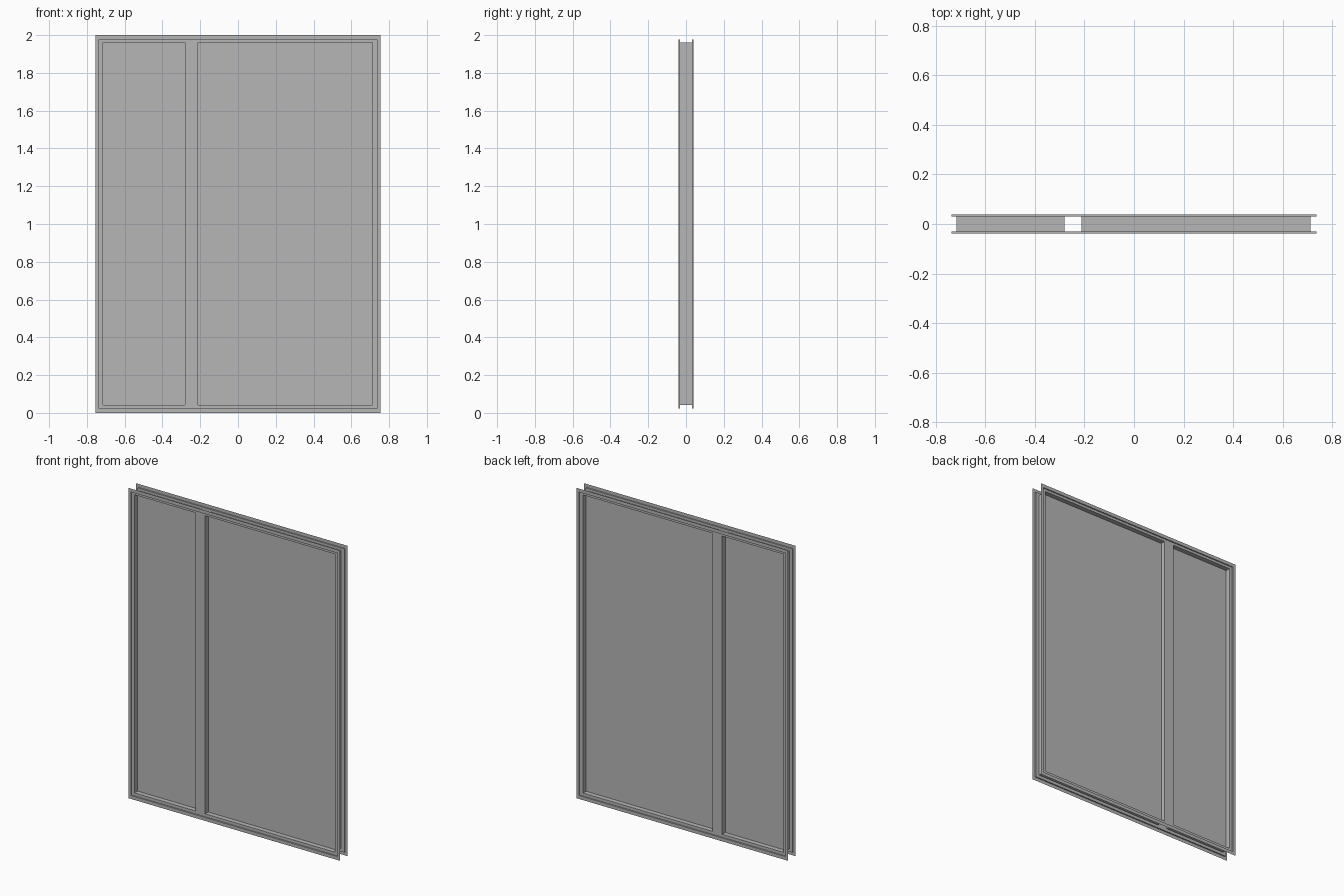
import bpy
import bmesh

if "Cube" in bpy.data.objects:
    bpy.data.objects.remove(bpy.data.objects["Cube"], do_unlink=True)

grey = bpy.data.materials.new("grey")
grey.use_nodes = True
COLOUR = (0.47, 0.47, 0.47, 1)
grey.diffuse_color = COLOUR
grey.node_tree.nodes["Principled BSDF"].inputs["Base Color"].default_value = COLOUR

RIM_Y, PLATE_Y = 0.039, 0.031
OUTER = (-0.755, 0.755, 0.0, 2.0)
STEP = (-0.737, 0.737, 0.022, 1.978)
OPENINGS = {"narrow": (-0.716, -0.28, 0.041, 1.962),
            "wide": (-0.212, 0.713, 0.041, 1.962)}


def finish(name, bm):
    bmesh.ops.remove_doubles(bm, verts=bm.verts, dist=0.0001)
    mesh = bpy.data.meshes.new(name)
    bm.to_mesh(mesh)
    bm.free()
    mesh.materials.append(grey)
    obj = bpy.data.objects.new(name, mesh)
    bpy.context.collection.objects.link(obj)


def loop(bm, rect, y):
    x0, x1, z0, z1 = rect
    return [bm.verts.new((x, y, z)) for x, z in ((x0, z0), (x1, z0), (x1, z1), (x0, z1))]


def bridge(bm, a, b, flip=False):
    for i in range(4):
        j = (i + 1) % 4
        face = bm.faces.new((a[i], a[j], b[j], b[i]))
        if flip:
            face.normal_flip()


# Stepped rim and flat plate with two openings, on the front and the back
for side, label in ((-1, "front"), (1, "back")):
    bm = bmesh.new()
    rim = loop(bm, OUTER, side * RIM_Y)
    lip = loop(bm, STEP, side * RIM_Y)
    foot = loop(bm, STEP, side * PLATE_Y)
    bridge(bm, rim, lip, side > 0)
    bridge(bm, lip, foot, side > 0)
    finish(label + "_rim", bm)

    bm = bmesh.new()
    narrow, wide = OPENINGS["narrow"], OPENINGS["wide"]
    xs = (STEP[0], narrow[0], narrow[1], wide[0], wide[1], STEP[1])
    zs = (STEP[2], narrow[2], narrow[3], STEP[3])
    for i in range(5):
        for k in range(3):
            if k == 1 and i in (1, 3):
                continue
            face = bm.faces.new(loop(bm, (xs[i], xs[i + 1], zs[k], zs[k + 1]), side * PLATE_Y))
            if side > 0:
                face.normal_flip()
    finish(label + "_plate", bm)

# Jambs joining the two plates, and a pane in the middle of each opening
for label, rect in OPENINGS.items():
    bm = bmesh.new()
    bridge(bm, loop(bm, rect, -PLATE_Y), loop(bm, rect, PLATE_Y))
    finish(label + "_jambs", bm)
    bm = bmesh.new()
    bm.faces.new(loop(bm, rect, 0))
    finish(label + "_pane", bm)
